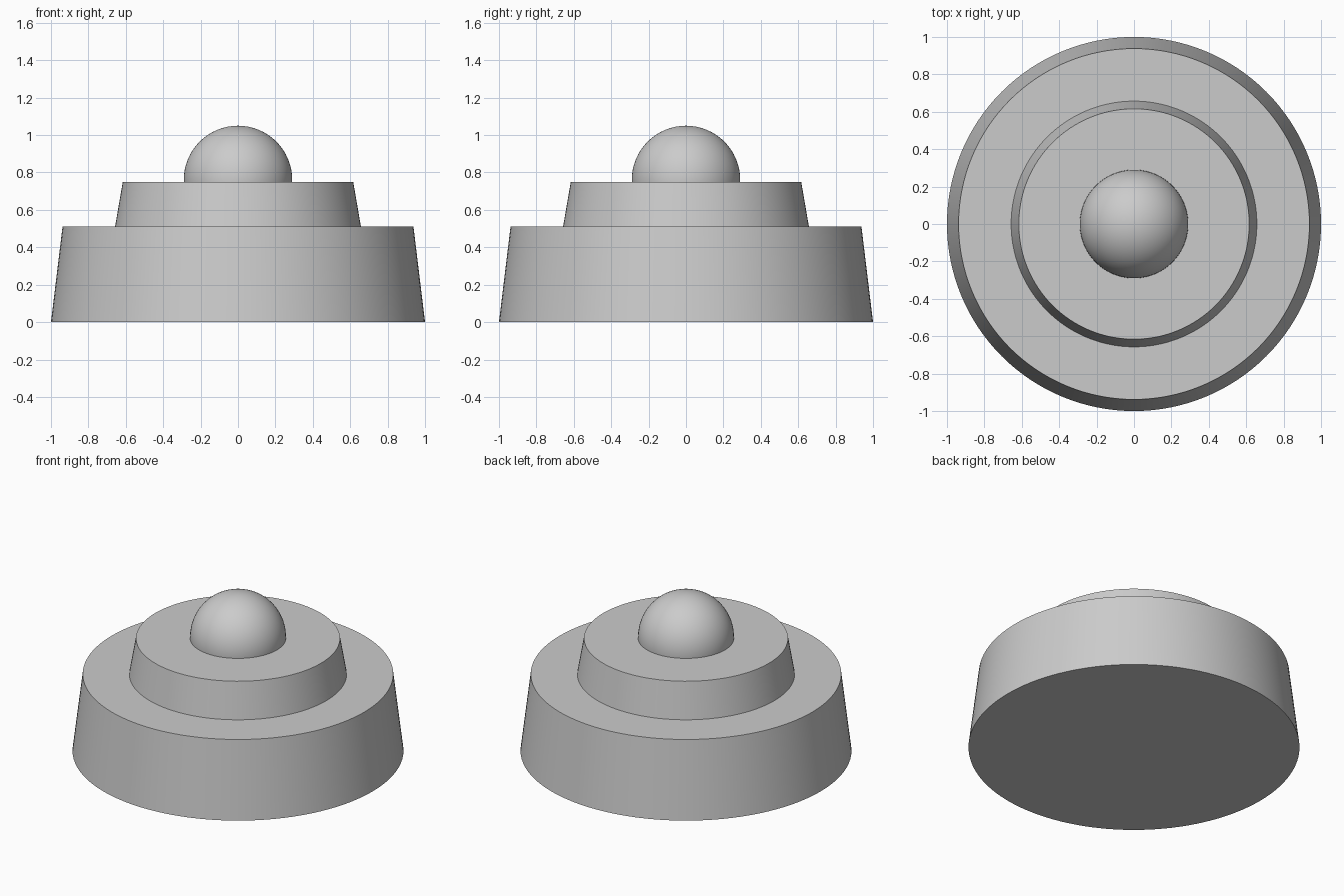
import bpy
import math

cube = bpy.data.objects.get("Cube")
if cube:
    bpy.data.objects.remove(cube, do_unlink=True)

# Single light grey finish
grey = bpy.data.materials.new("light_grey")
grey.use_nodes = True
colour = (0.6, 0.6, 0.6, 1.0)
grey.diffuse_color = colour
grey.node_tree.nodes["Principled BSDF"].inputs["Base Color"].default_value = colour


def finish(name):
    obj = bpy.context.object
    obj.name = name
    obj.data.materials.append(grey)
    bpy.ops.object.shade_smooth_by_angle(angle=math.radians(30))


def tier(name, bottom_radius, top_radius, bottom, top):
    """Tapered round step standing between two heights."""
    bpy.ops.mesh.primitive_cone_add(
        vertices=128, radius1=bottom_radius, radius2=top_radius,
        depth=top - bottom, location=(0, 0, (bottom + top) / 2))
    finish(name)


# Stepped base
tier("lower_tier", 1.0, 0.938, 0.0, 0.512)
tier("upper_tier", 0.657, 0.616, 0.512, 0.75)

# Ball sunk halfway into the upper tier
bpy.ops.mesh.primitive_uv_sphere_add(
    segments=64, ring_count=32, radius=0.29, location=(0, 0, 0.76))
finish("top_ball")
